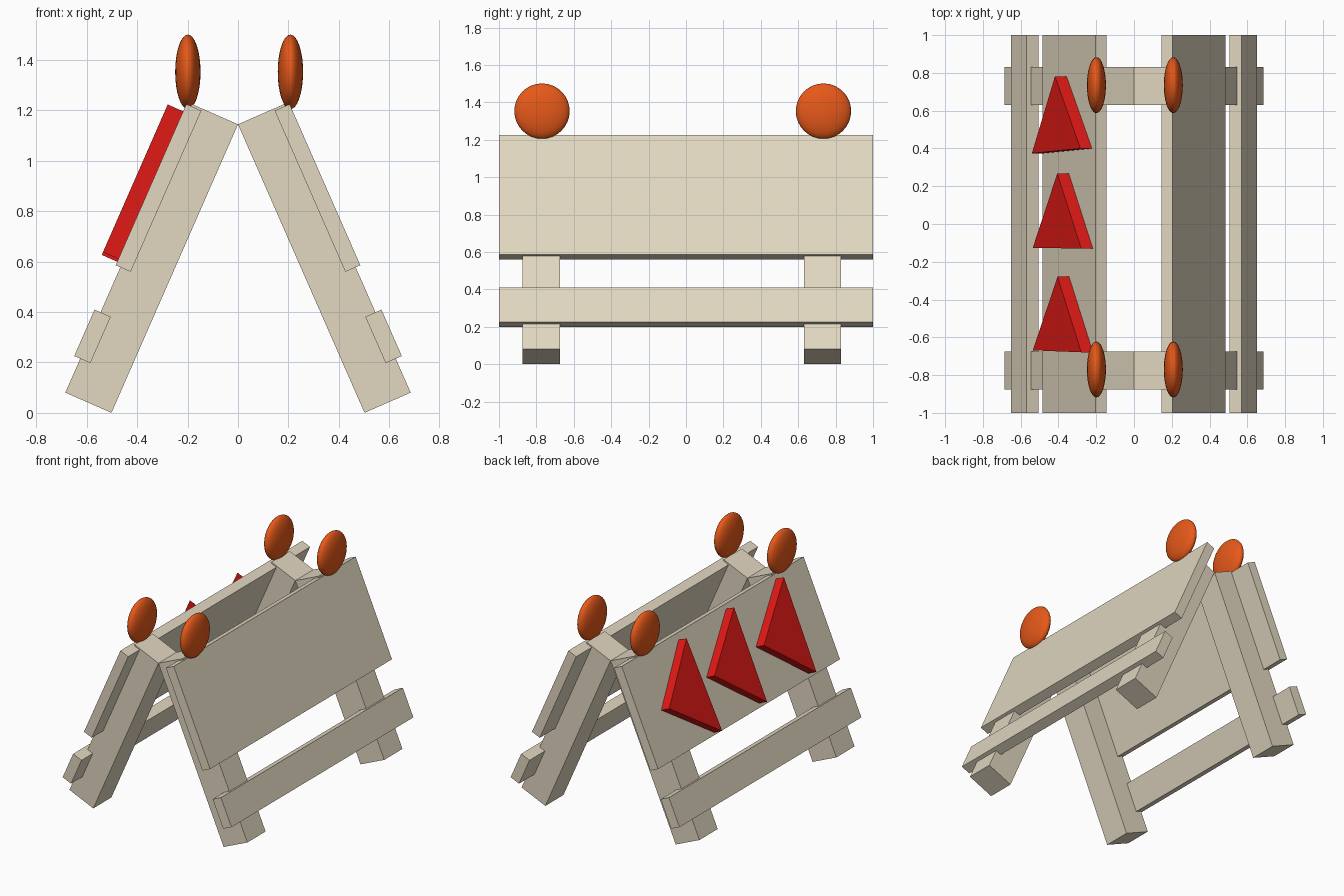
import bpy, bmesh, math
from mathutils import Vector, Matrix

if "Cube" in bpy.data.objects:
    bpy.data.objects.remove(bpy.data.objects["Cube"])

RIDGE = Vector((0, 0, 1.145))          # where the two frames meet
D = Vector((0.4016, 0, -0.9158))       # down the slope
N = Vector((0.9158, 0, 0.4016))        # outward from the slope
Y = Vector((0, 1, 0))


def paint(name, rgb):
    m = bpy.data.materials.new(name)
    m.diffuse_color = (*rgb, 1)
    m.use_nodes = True
    m.node_tree.nodes["Principled BSDF"].inputs["Base Color"].default_value = m.diffuse_color
    return m


WOOD = paint("painted_wood", (0.76, 0.68, 0.53))
RED = paint("red", (0.75, 0.01, 0.008))
ORANGE = paint("orange", (0.8, 0.1, 0.01))


def finish(bm, name, mat):
    bmesh.ops.recalc_face_normals(bm, faces=bm.faces)
    me = bpy.data.meshes.new(name)
    bm.to_mesh(me)
    bm.free()
    me.materials.append(mat)
    ob = bpy.data.objects.new(name, me)
    bpy.context.collection.objects.link(ob)
    return ob


def slab(name, outline, n0, n1, side, mat):
    """Extrude a (down-slope, y) outline from n0 to n1 outward; side mirrors x."""
    bm = bmesh.new()
    vs = []
    for d, y in outline:
        p = RIDGE + D * d + N * n0 + Y * y
        vs.append(bm.verts.new((p.x * side, p.y, p.z)))
    face = bm.faces.new(vs)
    new = bmesh.ops.extrude_face_region(bm, geom=[face])["geom"]
    step = N * (n1 - n0)
    bmesh.ops.translate(bm, verts=[v for v in new if isinstance(v, bmesh.types.BMVert)],
                        vec=(step.x * side, 0, step.z))
    return finish(bm, name, mat)


def rect(d0, d1, y0, y1):
    return [(d0, y0), (d1, y0), (d1, y1), (d0, y1)]


for side, label in ((1, "right"), (-1, "left")):
    # Wide sign board and lower rail
    slab(f"{label}_board", rect(0.009, 0.707, -1, 1), 0.155, 0.22, side, WOOD)
    slab(f"{label}_rail", rect(0.902, 1.103, -1, 1), 0.156, 0.226, side, WOOD)
    for y, end in ((-0.775, "front"), (0.73, "back")):
        # Legs
        slab(f"{label}_{end}_leg", rect(0, 1.25, y - 0.1, y + 0.1), 0, 0.2, side, WOOD)
        # Flattened warning lamps
        bm = bmesh.new()
        bmesh.ops.create_uvsphere(bm, u_segments=32, v_segments=16, radius=0.148)
        x = 0.208 if side > 0 else -0.199
        bmesh.ops.transform(bm, verts=bm.verts, matrix=Matrix.Translation((x, y + 0.005, 1.353))
                            @ Matrix.Diagonal((0.34, 1, 1, 1)))
        for f in bm.faces:
            f.smooth = True
        finish(bm, f"{label}_{end}_lamp", ORANGE)

# Red arrow triangles on the left board, each slightly turned
for i, (base_y, d_mid, turn) in enumerate(((0.387, 0.372, 2.3), (-0.128, 0.36, -0.4),
                                           (-0.674, 0.36, -0.9))):
    a = math.radians(turn)
    c, s = math.cos(a), math.sin(a)
    pts = [(-0.32, 0), (0.32, 0), (0, 0.395)]
    outline = [(d_mid + d * c + y * s, base_y - d * s + y * c) for d, y in pts]
    slab(f"arrow_triangle_{i + 1}", outline, 0.215, 0.287, -1, RED)
